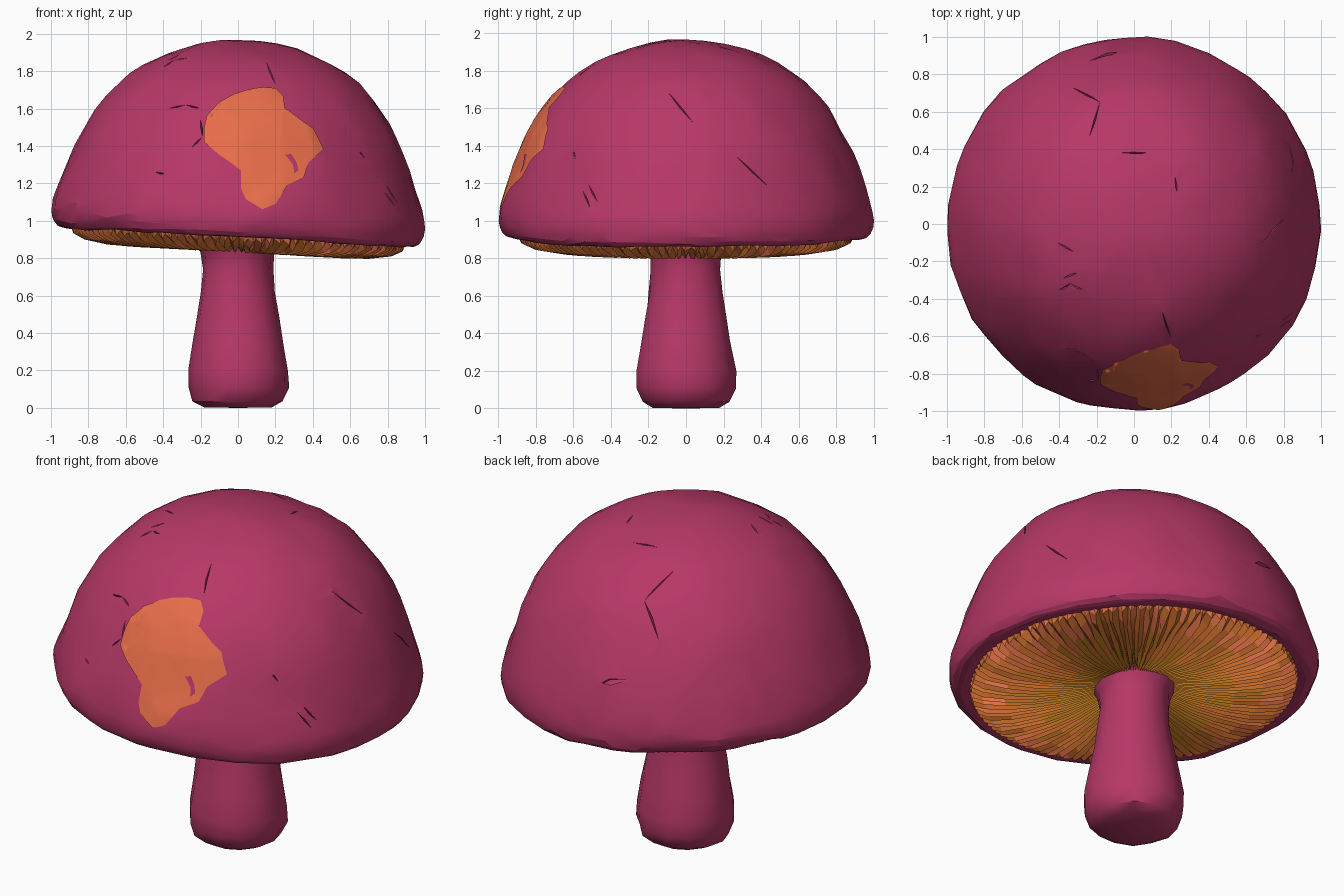
import bpy, bmesh, math, random
from mathutils import Vector, noise
from mathutils.bvhtree import BVHTree

random.seed(4)
if "Cube" in bpy.data.objects:
    bpy.data.objects.remove(bpy.data.objects["Cube"], do_unlink=True)


def material(name, colour):
    mat = bpy.data.materials.new(name)
    mat.use_nodes = True
    mat.diffuse_color = (*colour, 1)
    mat.node_tree.nodes["Principled BSDF"].inputs["Base Color"].default_value = (*colour, 1)
    return mat


magenta = material("magenta skin", (0.47, 0.039, 0.137))
orange = material("orange patch", (0.84, 0.16, 0.07))
ochre = material("ochre gills", (0.44, 0.16, 0.012))
amber = material("amber gills", (0.6, 0.155, 0.026))
coral = material("coral gill edge", (0.78, 0.17, 0.065))


def make_object(name, bm, *materials):
    mesh = bpy.data.meshes.new(name)
    bm.to_mesh(mesh)
    bm.free()
    obj = bpy.data.objects.new(name, mesh)
    bpy.context.collection.objects.link(obj)
    for mat in materials:
        mesh.materials.append(mat)
    return obj


def select(obj):
    bpy.ops.object.select_all(action="DESELECT")
    obj.select_set(True)
    bpy.context.view_layer.objects.active = obj


def apply_modifier(obj, kind, **settings):
    select(obj)
    mod = obj.modifiers.new(kind.title(), kind)
    for key, value in settings.items():
        setattr(mod, key, value)
    bpy.ops.object.modifier_apply(modifier=mod.name)


def smooth(obj, degrees):
    select(obj)
    bpy.ops.object.shade_smooth_by_angle(angle=math.radians(degrees))


def lathe(profile, sides, ripple=0.0):
    """Revolve (radius, height) points; ripple lifts every other spoke."""
    bm = bmesh.new()
    rings = []
    for r, z in profile:
        ring = []
        for i in range(sides):
            a = math.tau * (i + (random.uniform(-0.4, 0.4) if ripple else 0)) / sides
            lift = ripple * (i % 2) * random.uniform(0.4, 1.2)
            ring.append(bm.verts.new((r * math.cos(a), r * math.sin(a), z + lift)))
        rings.append(ring)
    for low, high in zip(rings, rings[1:]):
        for i in range(sides):
            j = (i + 1) % sides
            bm.faces.new((low[i], low[j], high[j], high[i]))
    bmesh.ops.remove_doubles(bm, verts=bm.verts, dist=0.0005)
    bmesh.ops.recalc_face_normals(bm, faces=bm.faces)
    return bm


def tilt(co):
    """Lower the rim toward the model's left, fading out up the dome."""
    return -0.055 * co.x * max(0, min(1, (1.45 - co.z) / 0.5))


# Cap: lathed dome, roughened and thinned to irregular facets
dome = [(0, 1.968), (0.2, 1.957), (0.42, 1.89), (0.585, 1.79), (0.715, 1.67), (0.815, 1.53),
        (0.895, 1.37), (0.96, 1.19), (1.007, 1.05), (1.0, 0.96), (0.972, 0.915),
        (0.92, 0.905), (0.87, 0.93), (0.4, 0.96), (0, 0.96)]
cap = make_object("cap", lathe(dome, 40), magenta)
apply_modifier(cap, "SUBSURF", levels=1)
for v in cap.data.vertices:
    v.co.z += tilt(v.co)
    rough = noise.noise(v.co * 4) * 0.012 + noise.noise(v.co * 9) * 0.008
    v.co += v.normal * rough
apply_modifier(cap, "DECIMATE", ratio=0.3)

surface = bmesh.new()
surface.from_mesh(cap.data)
tree = BVHTree.FromBMesh(surface)
surface.free()


def project(side, u, v):
    """Drop a flat point onto the cap from one side."""
    start, aim = {"front": ((u, -3, v), (0, 1, 0)), "left": ((3, u, v), (-1, 0, 0)),
                  "top": ((u, v, 3), (0, 0, -1))}[side]
    hit, normal, _, _ = tree.ray_cast(Vector(start), Vector(aim))
    return hit, normal


# Patch: outline diced into a grid and laid over the dome
def plate(name, outline, offset, mat):
    bm = bmesh.new()
    bm.faces.new([bm.verts.new((x, 0, z)) for x, z in outline])
    bm.normal_update()
    bmesh.ops.triangulate(bm, faces=bm.faces)
    for step in range(50):
        for point, axis in (((step / 50 - 0.4, 0, 0), (1, 0, 0)),
                            ((0, 0, step / 50 + 0.9), (0, 0, 1))):
            bmesh.ops.bisect_plane(bm, geom=bm.verts[:] + bm.edges[:] + bm.faces[:],
                                   plane_co=point, plane_no=axis)
    bm.normal_update()
    bmesh.ops.triangulate(bm, faces=bm.faces)
    for v in bm.verts:
        hit, normal = project("front", v.co.x, v.co.z)
        v.co = hit + normal * offset
    bmesh.ops.recalc_face_normals(bm, faces=bm.faces)
    if sum(f.normal.y for f in bm.faces) > 0:
        bmesh.ops.reverse_faces(bm, faces=bm.faces)
    smooth(make_object(name, bm, mat), 60)


plate("orange_patch", [
    (-0.18, 1.42), (-0.18, 1.49), (-0.165, 1.56), (-0.1, 1.63), (-0.02, 1.675), (0.06, 1.7),
    (0.13, 1.71), (0.2, 1.705), (0.24, 1.665), (0.25, 1.6), (0.33, 1.54), (0.4, 1.49),
    (0.455, 1.38), (0.375, 1.31), (0.35, 1.23), (0.26, 1.185), (0.2, 1.09), (0.13, 1.06),
    (0.04, 1.115), (0.016, 1.17), (0.016, 1.265), (-0.04, 1.31), (-0.1, 1.35)], 0.007, orange)
plate("patch_spot", [(0.25, 1.35), (0.28, 1.355), (0.31, 1.31), (0.32, 1.27), (0.3, 1.25),
                     (0.29, 1.3)], 0.0095, magenta)

# Cracks: slim wedges cut into the cap along short broken lines
cracks = [
    ("front", (-0.4, 1.82), (-0.34, 1.86), (-0.27, 1.87)), ("front", (0.15, 1.85), (0.2, 1.73)),
    ("front", (-0.37, 1.6), (-0.28, 1.62), (-0.2, 1.6)),
    ("front", (-0.2, 1.54), (-0.19, 1.45), (-0.25, 1.39)),
    ("front", (-0.44, 1.26), (-0.39, 1.25)), ("front", (0.63, 1.4), (0.68, 1.33)),
    ("front", (0.79, 1.19), (0.85, 1.1)), ("left", (-0.1, 1.69), (0.04, 1.52)),
    ("left", (0.26, 1.35), (0.43, 1.19)), ("left", (-0.55, 1.16), (-0.51, 1.07)),
    ("top", (-0.24, 0.87), (-0.01, 0.94)), ("top", (-0.33, 0.73), (-0.18, 0.65), (-0.24, 0.46)),
    ("top", (-0.07, 0.38), (0.08, 0.38)), ("top", (0.22, 0.25), (0.23, 0.17)),
    ("top", (-0.41, -0.1), (-0.32, -0.15)), ("top", (-0.38, -0.29), (-0.3, -0.26))]
cutters = bmesh.new()
for side, *points in cracks:
    for a, b in zip(points, points[1:]):
        (pa, na), (pb, nb) = project(side, *a), project(side, *b)
        normal = (na + nb).normalized()
        middle = project(side, (a[0] + b[0]) / 2, (a[1] + b[1]) / 2)[0]
        across = normal.cross(pb - pa).normalized() * 0.0045
        top = normal * 0.03
        corners = (pa + top, pb + top, middle + top + across, middle + top - across,
                   middle + across, middle - across, middle - normal * 0.03, pa, pb)
        verts = [cutters.verts.new(c) for c in corners]
        bmesh.ops.convex_hull(cutters, input=verts)
bmesh.ops.delete(cutters, geom=[v for v in cutters.verts if not v.link_faces], context="VERTS")
cutter = make_object("crack_cutter", cutters, magenta)
cutter.hide_render = True
apply_modifier(cap, "BOOLEAN", object=cutter, operation="DIFFERENCE", solver="EXACT")
bpy.data.objects.remove(cutter, do_unlink=True)
smooth(cap, 15)

# Gills: pleated disc rising gently to the stem, ochre inside, warmer at the edge
pleats = [(0.9, 0.935), (0.88, 0.885), (0.82, 0.855), (0.7, 0.835), (0.55, 0.83),
          (0.4, 0.84), (0.28, 0.86), (0.18, 0.885)]
gills = lathe(pleats, 220, ripple=0.045)
for v in gills.verts:
    v.co.z += tilt(v.co)
if sum(f.normal.z for f in gills.faces) > 0:
    bmesh.ops.reverse_faces(gills, faces=gills.faces)
for f in gills.faces:
    reach = f.calc_center_median().xy.length + random.uniform(-0.18, 0.18)
    f.material_index = (reach > 0.52) + (reach > 0.86)
make_object("gills", gills, ochre, amber, coral)

# Stem: bulbous foot, narrow neck and flared top
trunk = [(0, 0), (0.18, 0.002), (0.24, 0.035), (0.268, 0.11), (0.27, 0.2), (0.247, 0.34),
         (0.222, 0.48), (0.2, 0.62), (0.188, 0.74), (0.197, 0.83), (0.23, 0.9), (0, 0.92)]
stem = lathe(trunk, 14)
for v in stem.verts:
    if v.co.z > 0.01:
        v.co.xy *= random.uniform(0.97, 1.03)
smooth(make_object("stem", stem, magenta), 40)
